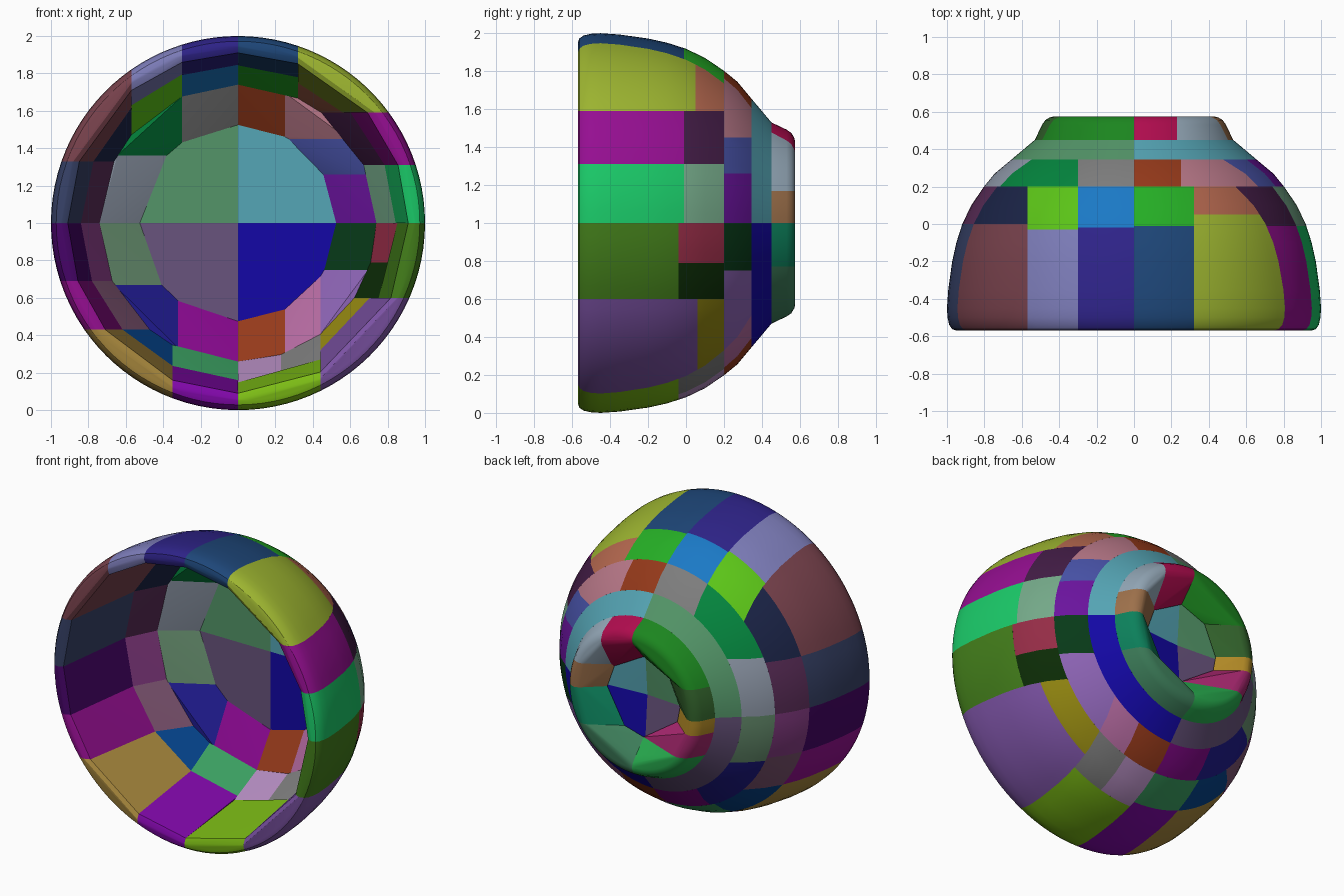
import bpy, bmesh
from math import asin, acos, sin, cos, pi

if "Cube" in bpy.data.objects:
    bpy.data.objects.remove(bpy.data.objects["Cube"])

# Shell profiles as (y, radius) around the y axis through z = 1
OUTER = [(-.57, .95), (-.562, .972), (-.54, .988), (-.5, .997), (-.45, 1.0), (-.35, .993),
         (-.2, .972), (-.1, .95), (0, .918), (.1, .87), (.2, .802), (.27, .745), (.345, .655), (.45, .53)]
INNER = [(-.57, .94), (-.555, .91), (-.5, .905), (-.3, .90), (-.1, .87), (0, .84), (.2, .74), (.345, .525)]
COLLAR = [(.45, .53), (.53, .492), (.555, .475), (.57, .45), (.575, .43), (.565, .40), (.53, .36), (.45, .27)]


def radius(profile, y):
    for (y0, r0), (y1, r1) in zip(profile, profile[1:]):
        if y <= y1 + 1e-6:
            return r0 + (r1 - r0) * (y - y0) / (y1 - y0)
    return profile[-1][1]


def section(y0, y1):
    """Closed set of wall points between two y cuts."""
    pts = []
    for prof in (OUTER, INNER):
        ys = [y0] + [y for y, r in prof if y0 < y < y1] + [y1]
        pts += [(y, radius(prof, y)) for y in ys]
    return pts


def cut_angle(cut, r):
    """Angle where an axis-aligned cut plane meets a circle of radius r."""
    v = min(float(cut[1:]) / r, 1)
    return asin(v) if cut[0] == "z" else acos(v)


def panel(name, pts, a, b, sx, sz, color, extra=()):
    """Convex panel: wall points swept between two planar cuts."""
    bm = bmesh.new()
    for y, r in pts:
        t0, t1 = cut_angle(a, r), cut_angle(b, r)
        n = max(3, int(abs(t1 - t0) / .06))
        for i in range(n + 1):
            t = t0 + (t1 - t0) * i / n
            bm.verts.new((sx * r * cos(t), y, 1 + sz * r * sin(t)))
    for y in extra:
        bm.verts.new((0, y, 1))
    bmesh.ops.remove_doubles(bm, verts=bm.verts, dist=1e-4)
    res = bmesh.ops.convex_hull(bm, input=bm.verts)
    inside = [v for v in bm.verts if not v.link_faces]
    bmesh.ops.delete(bm, geom=inside, context='VERTS')
    bmesh.ops.recalc_face_normals(bm, faces=bm.faces)
    me = bpy.data.meshes.new(name)
    bm.to_mesh(me)
    bm.free()
    ob = bpy.data.objects.new(name, me)
    bpy.context.collection.objects.link(ob)
    mat = bpy.data.materials.new(name + "_color")
    rgb = [(int(color[i:i + 2], 16) / 255) ** 2.2 for i in (0, 2, 4)]
    mat.diffuse_color = (*rgb, 1)
    mat.use_nodes = True
    mat.node_tree.nodes["Principled BSDF"].inputs["Base Color"].default_value = mat.diffuse_color
    me.materials.append(mat)
    ob.select_set(True)
    bpy.context.view_layer.objects.active = ob


def band(name, sx, sz, spec, make_pts, extra=()):
    """spec alternates cut, colour@split, cut, ... from the side axis to the vertical axis."""
    tok = spec.split()
    for i in range(0, len(tok) - 1, 2):
        color, _, split = tok[i + 1].partition("@")
        pts = make_pts(float(split or 0))
        panel(f"{name}_{i // 2 + 1}", pts, tok[i], tok[i + 2], sx, sz, color, extra)


# Per quadrant: side signs, rim band, middle band, back band, end cap, collar
QUADS = {
    "upper_right": (1, 1,
        "z0 20c868@-.01 z.31 941690@-.01 z.59 9cb434@.05 x.32 234878@-.01 x0",
        "z0 74a888@-.01 z.31 452248@-.01 z.59 b46850@.05 x.32 2aae2a@-.01 x0",
        "z0 6a1a9c z.26 4a54a8 z.45 b87888 x.25 943c20 x0",
        "z0 56a4b4 x0",
        "z0 9c704c z.17 94a8b8 x.23 b01450 x0"),
    "upper_left": (-1, 1,
        "z0 3a4468@0 z.33 78444e@0 x.57 7c7cb8@-.03 x.30 322888@-.02 x0",
        "z0 5a3058@0 z.33 202848@0 x.57 5cc41e@-.03 x.30 2078c4@-.02 x0",
        "z0 8e98a8 z.36 0c8440 x.30 7c7c7c x0",
        "z0 549468 x0",
        "z0 34602e z.2 218424 x0"),
    "lower_left": (-1, -1,
        "z0 480c68@0 z.31 941690@0 z.57 a88840@0 x.35 8010a8@0 x0",
        "z0 8a4088@0 z.31 7c5470@0 z.57 0c4488@0 x.35 3c9c60@0 x0",
        "z0 689070 z.33 24208c x.32 84108a x0",
        "z0 68547c x0",
        "z0 b0882a z.1 a82c70 z.27 2cac50 x0"),
    "lower_right": (1, -1,
        "z0 447c20@-.04 z.4 7c54a4@.06 x.44 7cbc1c@-.04 x0",
        "z0 943048@-.04 z.21 14300f@-.04 z.4 948818@.06 x.44 7c7c7c@-.04 x.23 b48cc0@-.04 x0",
        "z0 103c1e z.25 8c64b4 x.44 b0689c x.25 943c20 x0",
        "z0 1a10a4 x0",
        "z0 14805c z.23 3f7c5a x0"),
}

for quad, (sx, sz, rim, mid, back, cap, collar) in QUADS.items():
    band(f"rim_panel_{quad}", sx, sz, rim, lambda s: section(-.57, s))
    band(f"middle_panel_{quad}", sx, sz, mid, lambda s: section(s, .2))
    band(f"back_panel_{quad}", sx, sz, back, lambda s: section(.2, .345))
    band(f"end_cap_{quad}", sx, sz, cap, lambda s: [(.345, .655), (.345, .52), (.45, .53)], (.345, .41))
    band(f"collar_{quad}", sx, sz, collar, lambda s: COLLAR)

bpy.ops.object.shade_smooth_by_angle(angle=pi / 7)
